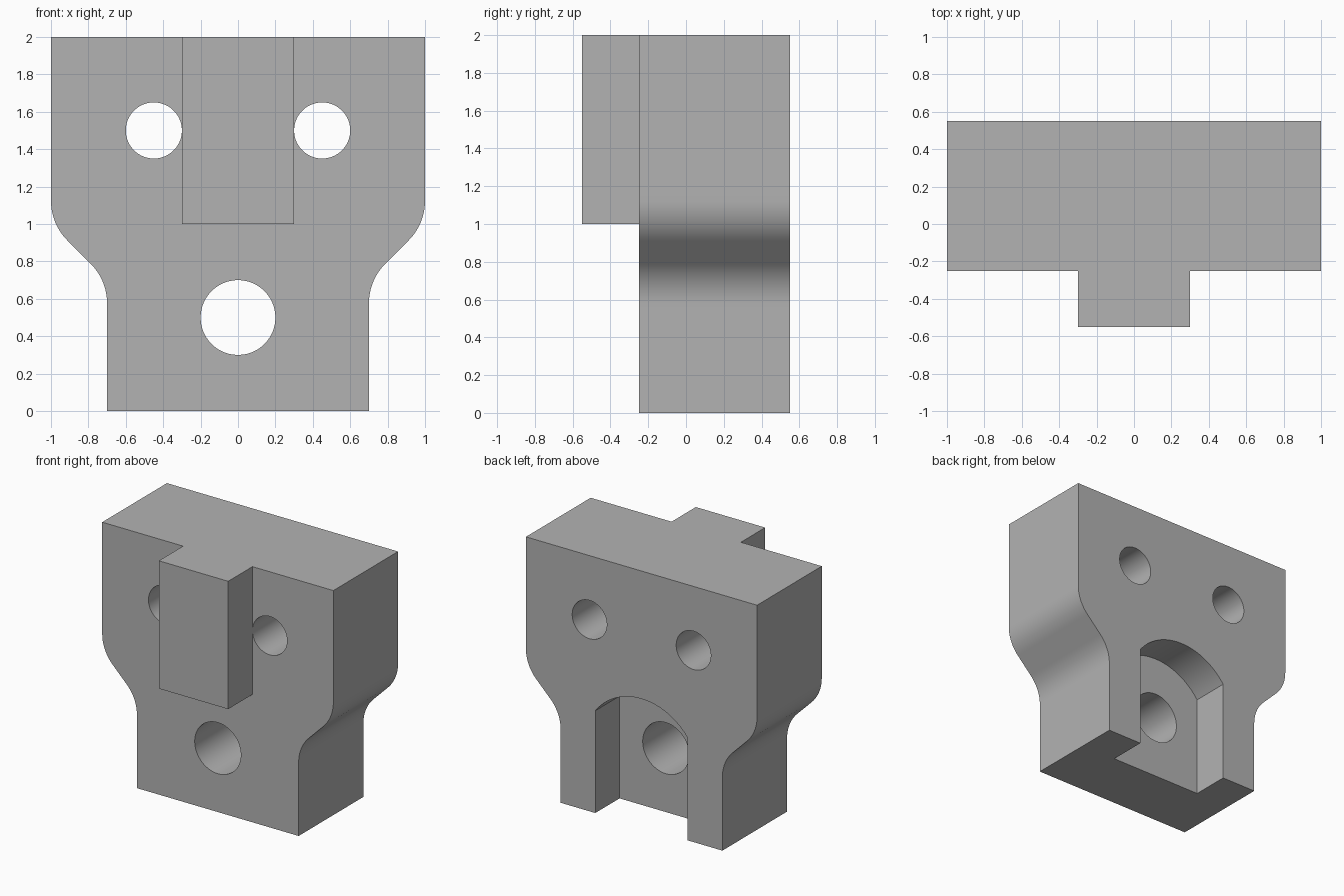
import bpy
import bmesh
from math import sin, cos, pi, radians, asin

cube = bpy.data.objects.get("Cube")
if cube:
    bpy.data.objects.remove(cube, do_unlink=True)

grey = bpy.data.materials.new("plain grey")
grey.use_nodes = True
colour = (0.45, 0.45, 0.45, 1)
grey.diffuse_color = colour
grey.node_tree.nodes["Principled BSDF"].inputs["Base Color"].default_value = colour


def arc(cx, cz, r, start, end, steps):
    """Points along an arc in the xz plane, angles in radians."""
    angles = [start + (end - start) * i / steps for i in range(steps + 1)]
    return [(cx + r * cos(a), cz + r * sin(a)) for a in angles]


def prism(name, outline, front, back):
    """Extrude a closed xz outline from y = front to y = back."""
    bm = bmesh.new()
    face = bm.faces.new([bm.verts.new((x, front, z)) for x, z in outline])
    side = bmesh.ops.extrude_face_region(bm, geom=[face])
    verts = [v for v in side["geom"] if isinstance(v, bmesh.types.BMVert)]
    bmesh.ops.translate(bm, verts=verts, vec=(0, back - front, 0))
    bmesh.ops.recalc_face_normals(bm, faces=bm.faces)
    mesh = bpy.data.meshes.new(name)
    bm.to_mesh(mesh)
    bm.free()
    mesh.materials.append(grey)
    obj = bpy.data.objects.new(name, mesh)
    bpy.context.collection.objects.link(obj)
    return obj


def combine(target, tool, operation):
    """Apply a boolean and remove the tool object."""
    tool.hide_render = True
    mod = target.modifiers.new(tool.name, "BOOLEAN")
    mod.operation = operation
    mod.solver = "EXACT"
    mod.object = tool
    bpy.context.view_layer.objects.active = target
    bpy.ops.object.modifier_apply(modifier=mod.name)
    bpy.data.objects.remove(tool, do_unlink=True)


def hole(name, x, z, r):
    # Half-step start keeps the hole clear of the key's side planes
    step = 2 * pi / 64
    return prism(name, arc(x, z, r, step / 2, 2 * pi - step / 2, 63), -0.8, 0.8)


# Body: wide head, 45 degree shoulders with rounded corners, narrow foot
R = 0.3
rise = R * (2 ** 0.5 - 1)
right = [(0.7, 0)]
right += arc(0.7 + R, 0.7 - rise, R, pi, pi * 0.75, 12)
right += arc(1 - R, 1 + rise, R, -pi / 4, 0, 12)
right += [(1, 2)]
body = prism("bracket_body", right + [(-x, z) for x, z in reversed(right)], -0.25, 0.55)

# Raised key on the front
key = prism("front_key", [(-0.3, 1), (0.3, 1), (0.3, 2), (-0.3, 2)], -0.55, 0)
combine(body, key, "UNION")

# Arched pocket in the back, concentric with the lower hole
a = asin(0.6)
pocket = prism("back_pocket",
               [(-0.4, -0.2), (0.4, -0.2)] + arc(0, 0.5, 0.5, a, pi - a, 32),
               0.25, 0.8)
combine(body, pocket, "DIFFERENCE")

# Through holes
combine(body, hole("lower_hole", 0, 0.5, 0.2), "DIFFERENCE")
for side in (-1, 1):
    combine(body, hole("upper_hole", side * 0.45, 1.5, 0.15), "DIFFERENCE")

# Smooth curved walls, crisp edges
bpy.ops.object.select_all(action="DESELECT")
body.select_set(True)
bpy.context.view_layer.objects.active = body
bpy.ops.object.shade_smooth_by_angle(angle=radians(30))
